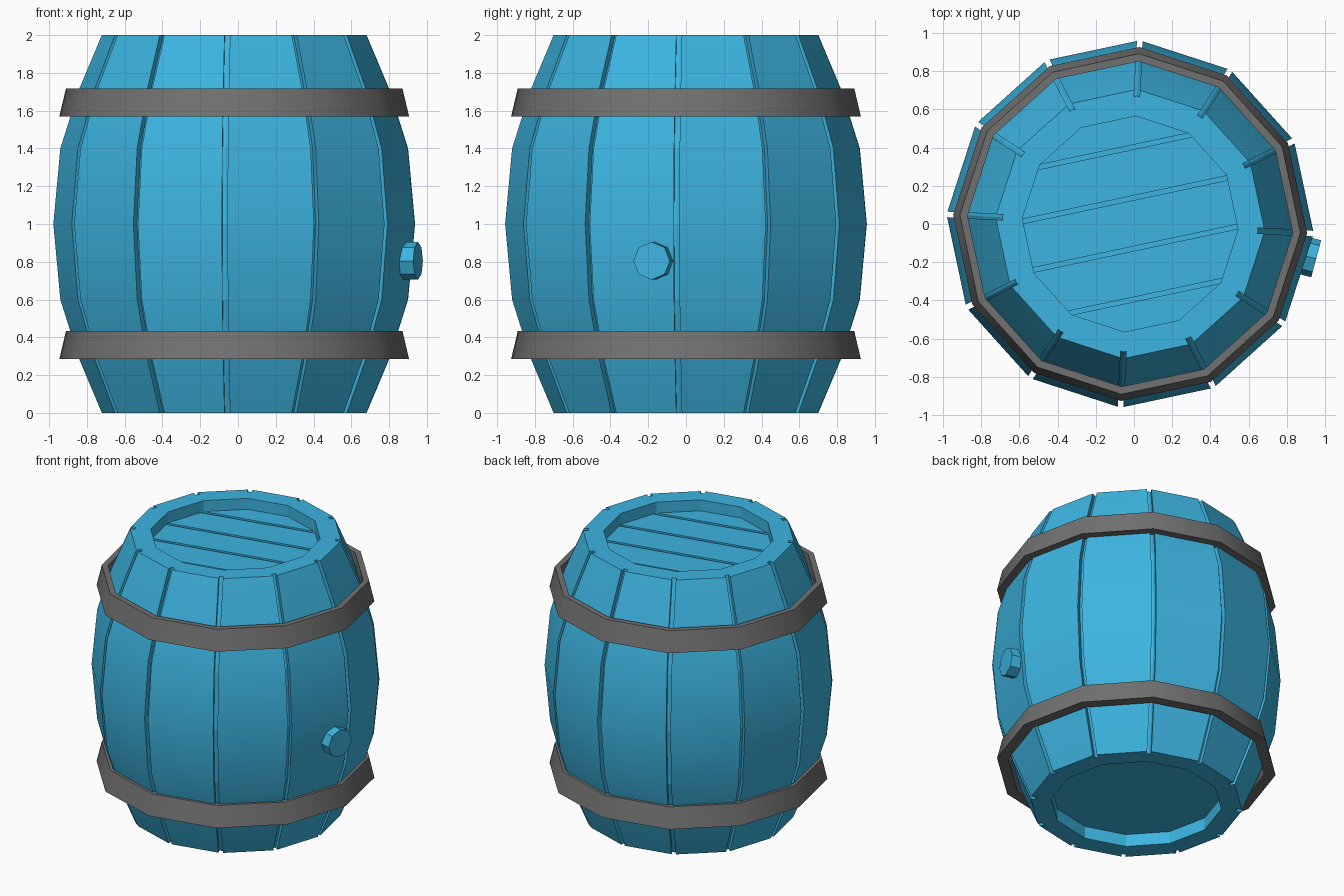
import bpy, bmesh, math
from mathutils import Vector, Matrix

if "Cube" in bpy.data.objects:
    bpy.data.objects.remove(bpy.data.objects["Cube"])

SIDES = 12
STEP = math.tau / SIDES
TURN = math.radians(-3)          # angle of the first stave joint
CENTRE = Vector((-0.02, 0, 0))
GAP, DEPTH = 0.015, 0.035        # half joint width, joint depth
HOLE = 0.565                     # radius of the recessed ends
HALF = [(0, 0.705), (0.29, 0.827), (0.6, 0.925), (1, 0.962)]
PROFILE = HALF + [(2 - z, r) for z, r in reversed(HALF[:-1])]


def material(name, colour):
    mat = bpy.data.materials.new(name)
    mat.use_nodes = True
    mat.diffuse_color = (*colour, 1)
    mat.node_tree.nodes["Principled BSDF"].inputs["Base Color"].default_value = (*colour, 1)
    return mat


BLUE = material("painted blue wood", (0.046, 0.46, 0.75))
GREY = material("grey iron", (0.165, 0.165, 0.165))


def finish(name, bm, mat, smooth=None):
    bmesh.ops.recalc_face_normals(bm, faces=bm.faces)
    mesh = bpy.data.meshes.new(name)
    bm.to_mesh(mesh)
    bm.free()
    mesh.materials.append(mat)
    obj = bpy.data.objects.new(name, mesh)
    bpy.context.collection.objects.link(obj)
    if smooth:
        bpy.ops.object.select_all(action='DESELECT')
        obj.select_set(True)
        bpy.context.view_layer.objects.active = obj
        bpy.ops.object.shade_smooth_by_angle(angle=math.radians(smooth))
    return obj


def corner(i, r, z):
    a = TURN + i * STEP
    return CENTRE + Vector((r * math.cos(a), r * math.sin(a), z))


def loft(bm, rings, closed):
    """Skin a list of point rings, as a loop or with capped ends."""
    rows = [[bm.verts.new(p) for p in ring] for ring in rings]
    n = len(rows[0])
    pairs = list(zip(rows, rows[1:])) + ([(rows[-1], rows[0])] if closed else [])
    for a, b in pairs:
        for i in range(n):
            j = (i + 1) % n
            bm.faces.new((a[i], a[j], b[j], b[i]))
    if not closed:
        bm.faces.new(rows[0])
        bm.faces.new(rows[-1])


def lathe(profile, closed):
    bm = bmesh.new()
    loft(bm, [[corner(i, r, z) for i in range(SIDES)] for z, r in profile], closed)
    return bm


# Core with a recess in each end
core = [(0.09, HOLE), (0, HOLE)] + [(z, r - DEPTH) for z, r in PROFILE]
core += [(2, HOLE), (1.895, HOLE)]
finish("barrel_core", lathe(core, False), BLUE)

# Staves, each following the bulge of the core
for i in range(SIDES):
    bm = bmesh.new()
    rings = []
    for z, r in PROFILE:
        a, b = corner(i, r, z), corner(i + 1, r, z)
        c, d = corner(i + 1, r - DEPTH, z), corner(i, r - DEPTH, z)
        along = (b - a).normalized() * GAP
        rings.append([a + along, b - along, c - along, d + along])
    loft(bm, rings, False)
    finish(f"stave_{i + 1}", bm, BLUE, 30)

# Iron hoops, both wider at the lower edge
for name, z in (("lower_hoop", 0.285), ("upper_hoop", 1.57)):
    top = z + 0.148
    hoop = [(z, 0.927), (top, 0.892), (top, 0.852), (z, 0.852)]
    finish(name, lathe(hoop, True), GREY, 40)

# Lid planks, cut from a disc
across = Matrix.Rotation(math.radians(12), 3, 'Z') @ Vector((0, 1, 0))
for k in range(-2, 3):
    bm = bmesh.new()
    bm.faces.new([bm.verts.new(corner(i, HOLE, 1.89)) for i in range(SIDES)])
    for side in (-1, 1):
        if k * side == 2:
            continue
        cut = CENTRE + across * (k * 0.26 + side * 0.118)
        bmesh.ops.bisect_plane(bm, geom=bm.verts[:] + bm.edges[:] + bm.faces[:],
                               plane_co=cut, plane_no=across * side, clear_outer=True)
    new = bmesh.ops.extrude_face_region(bm, geom=bm.faces[:])["geom"]
    bmesh.ops.translate(bm, vec=(0, 0, 0.03),
                        verts=[v for v in new if isinstance(v, bmesh.types.BMVert)])
    finish(f"lid_plank_{k + 3}", bm, BLUE)

# Bung on the left side
bm = bmesh.new()
bmesh.ops.create_cone(bm, cap_ends=True, segments=8, radius1=0.1, radius2=0.1, depth=0.1)
out = Vector((math.cos(math.radians(-15)), math.sin(math.radians(-15)), 0))
place = Matrix.Translation(Vector((0.953, -0.182, 0.805)) - out * 0.05)
spin = out.to_track_quat('Z', 'Y').to_matrix().to_4x4()
bm.transform(place @ spin)
finish("bung", bm, BLUE)
